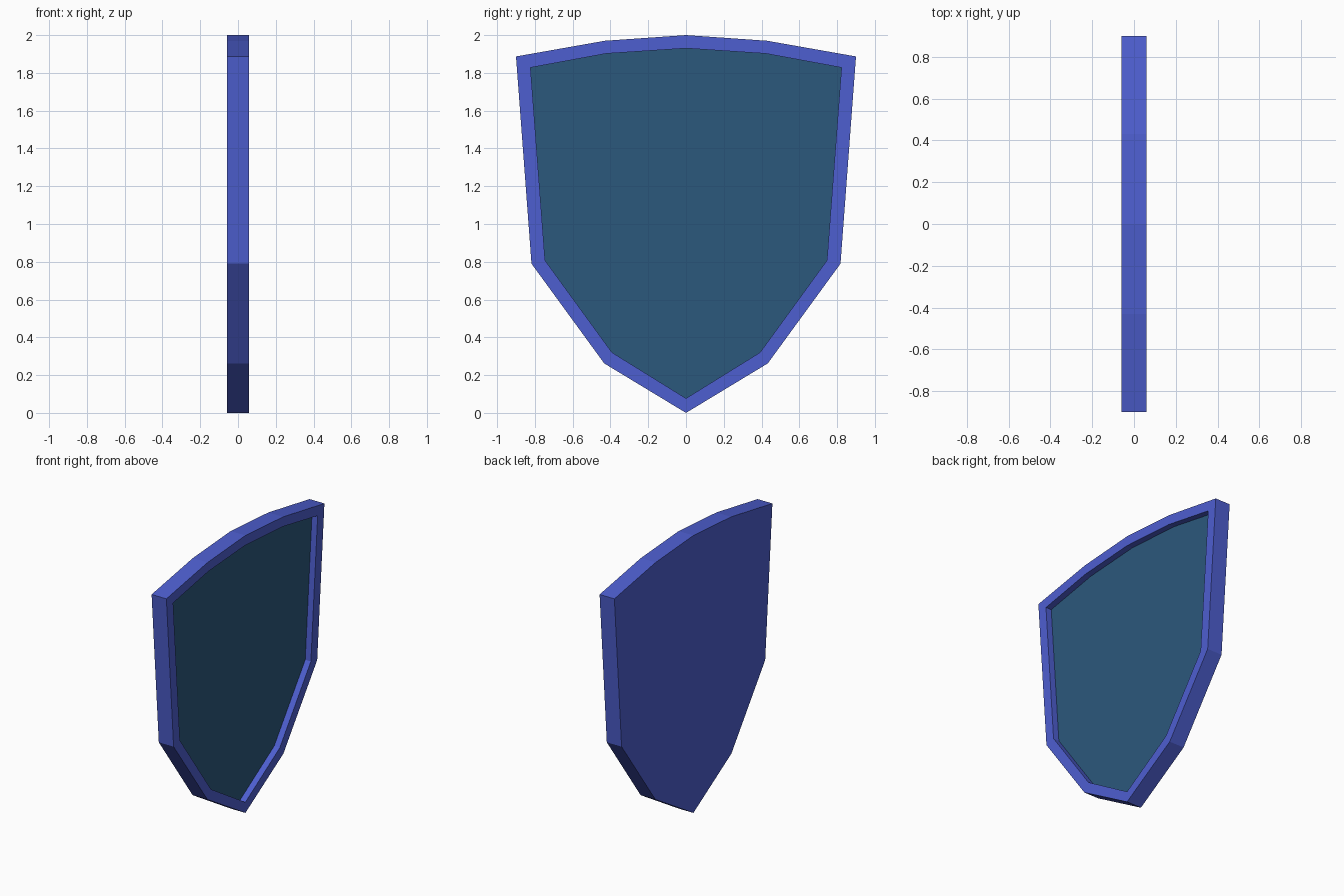
import bpy, bmesh

if "Cube" in bpy.data.objects:
    bpy.data.objects.remove(bpy.data.objects["Cube"])

# half profiles (y, z), top centre down to the bottom tip
OUTER = [(0, 2.0), (0.43, 1.97), (0.9, 1.887), (0.818, 0.79), (0.433, 0.262), (0, 0)]
INNER = [(0, 1.93), (0.423, 1.902), (0.823, 1.828), (0.746, 0.807), (0.392, 0.32), (0, 0.077)]
HALF, DEPTH = 0.059, 0.045


def material(name, rgb):
    mat = bpy.data.materials.new(name)
    mat.diffuse_color = (*rgb, 1)
    mat.use_nodes = True
    mat.node_tree.nodes["Principled BSDF"].inputs["Base Color"].default_value = mat.diffuse_color
    return mat


def loop(bm, half, x):
    mirrored = [(-y, z) for y, z in half[-2:0:-1]]
    return [bm.verts.new((x, y, z)) for y, z in half + mirrored]


def bridge(bm, a, b):
    n = len(a)
    for i in range(n):
        j = (i + 1) % n
        bm.faces.new((a[i], a[j], b[j], b[i]))


# shield body: flat back, outer edge, front rim, recess wall, sunken panel
bm = bmesh.new()
loops = [loop(bm, OUTER, -HALF), loop(bm, OUTER, HALF),
         loop(bm, INNER, HALF), loop(bm, INNER, HALF - DEPTH)]
for a, b in zip(loops, loops[1:]):
    bridge(bm, a, b)
bm.faces.new(loops[0])
panel = bm.faces.new(loops[-1])
panel.material_index = 1
bmesh.ops.recalc_face_normals(bm, faces=bm.faces)

mesh = bpy.data.meshes.new("shield")
bm.to_mesh(mesh)
bm.free()
mesh.materials.append(material("blue_rim", (0.076, 0.114, 0.63)))
mesh.materials.append(material("teal_panel", (0.024, 0.098, 0.202)))
bpy.context.collection.objects.link(bpy.data.objects.new("shield", mesh))
